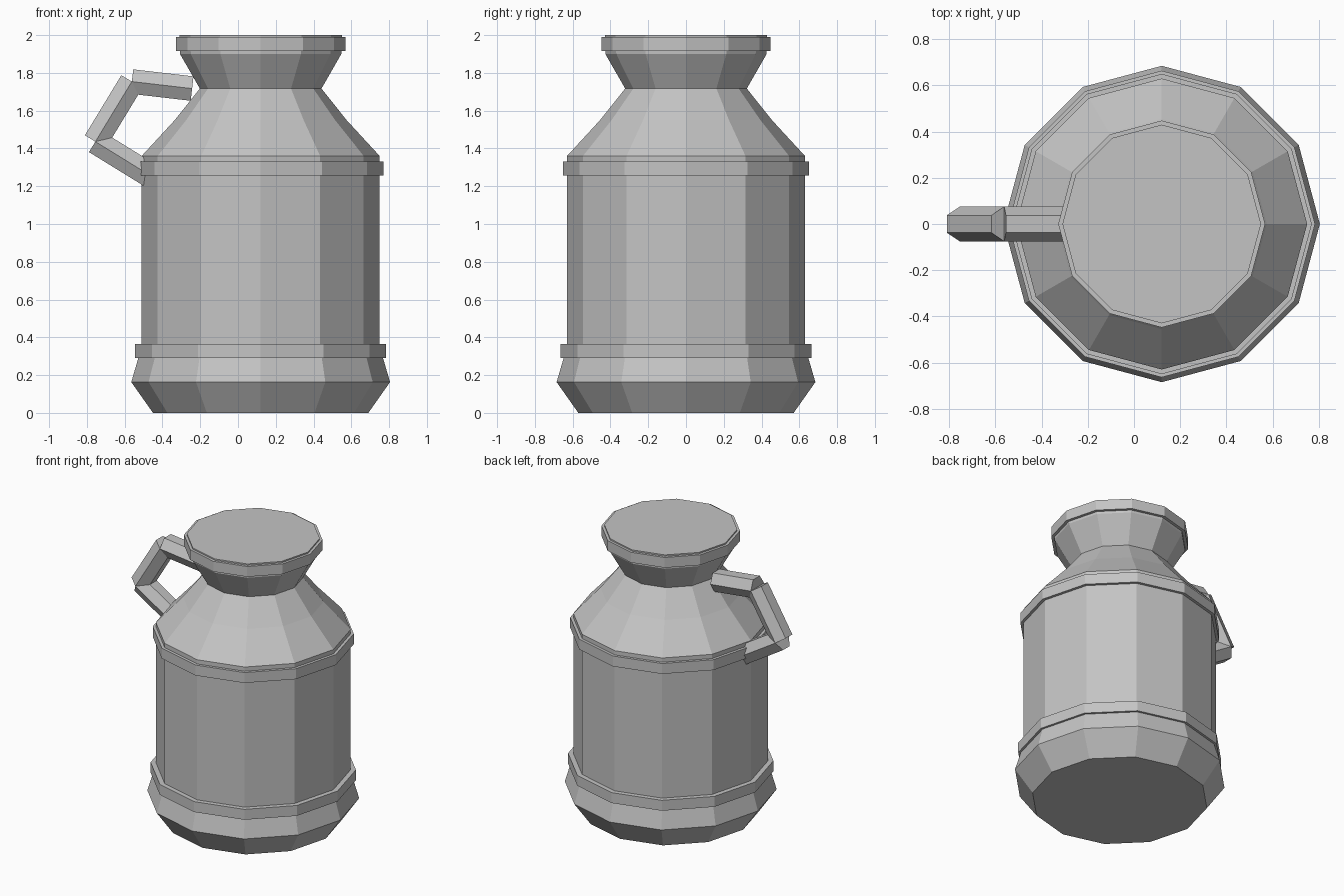
import bpy, bmesh, math
from mathutils import Vector, Matrix

cube = bpy.data.objects.get("Cube")
if cube:
    bpy.data.objects.remove(cube, do_unlink=True)

SIDES = 12
AXIS_X = 0.12

# One plain metal colour
metal = bpy.data.materials.new("grey_metal")
metal.use_nodes = True
grey = (0.55, 0.55, 0.55, 1)
metal.diffuse_color = grey
metal.node_tree.nodes["Principled BSDF"].inputs["Base Color"].default_value = grey


def finish(name, bm):
    bmesh.ops.recalc_face_normals(bm, faces=bm.faces)
    mesh = bpy.data.meshes.new(name)
    bm.to_mesh(mesh)
    bm.free()
    mesh.materials.append(metal)
    obj = bpy.data.objects.new(name, mesh)
    bpy.context.scene.collection.objects.link(obj)
    return obj


def lathe(name, profile, closed=False):
    """Turn a (radius, height) profile; an open one gets flat end caps."""
    bm = bmesh.new()
    rings = []
    for r, z in profile:
        angles = [math.tau * i / SIDES for i in range(SIDES)]
        rings.append([bm.verts.new((AXIS_X + r * math.cos(a), r * math.sin(a), z))
                      for a in angles])
    pairs = list(zip(rings, rings[1:]))
    if closed:
        pairs.append((rings[-1], rings[0]))
    else:
        bm.faces.new(rings[0])
        bm.faces.new(rings[-1])
    for low, high in pairs:
        for i in range(SIDES):
            j = (i + 1) % SIDES
            bm.faces.new((low[i], low[j], high[j], high[i]))
    return finish(name, bm)


def band(name, inner, outer, z0, z1):
    lathe(name, [(inner, z0), (outer, z0), (outer, z1), (inner, z1)], closed=True)


def bar(name, start, end, radius=0.075):
    """Six-sided capped bar in the plane y = 0, with flat top and bottom."""
    a, b = Vector((start[0], 0, start[1])), Vector((end[0], 0, end[1]))
    along = (b - a).normalized()
    across = Vector((0, 1, 0))
    up = along.cross(across)
    turn = Matrix((across, up, along)).transposed().to_4x4()
    bm = bmesh.new()
    bmesh.ops.create_cone(bm, cap_ends=True, segments=6, radius1=radius,
                          radius2=radius, depth=(b - a).length)
    # Put a corner of the section on the sideways axis
    first = min(bm.verts, key=lambda v: abs(v.co.y))
    if abs(first.co.y) > 0.001:
        bmesh.ops.rotate(bm, verts=bm.verts, matrix=Matrix.Rotation(math.pi / 6, 3, 'Z'))
    bmesh.ops.transform(bm, verts=bm.verts,
                        matrix=Matrix.Translation((a + b) / 2) @ turn)
    return finish(name, bm)


# Can body: foot, skirt, wall, shoulder, flared neck and flat lid
lathe("can_body", [(0.57, 0), (0.685, 0.163), (0.645, 0.3), (0.63, 0.35),
                   (0.63, 1.36), (0.455, 1.55), (0.322, 1.717),
                   (0.427, 1.9), (0.43, 2.0)])

# Raised bands
band("lower_band", 0.61, 0.664, 0.29, 0.364)
band("upper_band", 0.61, 0.65, 1.256, 1.33)
band("rim_band", 0.41, 0.448, 1.917, 1.99)

# Handle in three straight bars
path = [(-0.243, 1.717), (-0.562, 1.754), (-0.755, 1.436), (-0.463, 1.256)]
names = ["handle_top", "handle_grip", "handle_bottom"]
for name, start, end in zip(names, path, path[1:]):
    bar(name, start, end)
